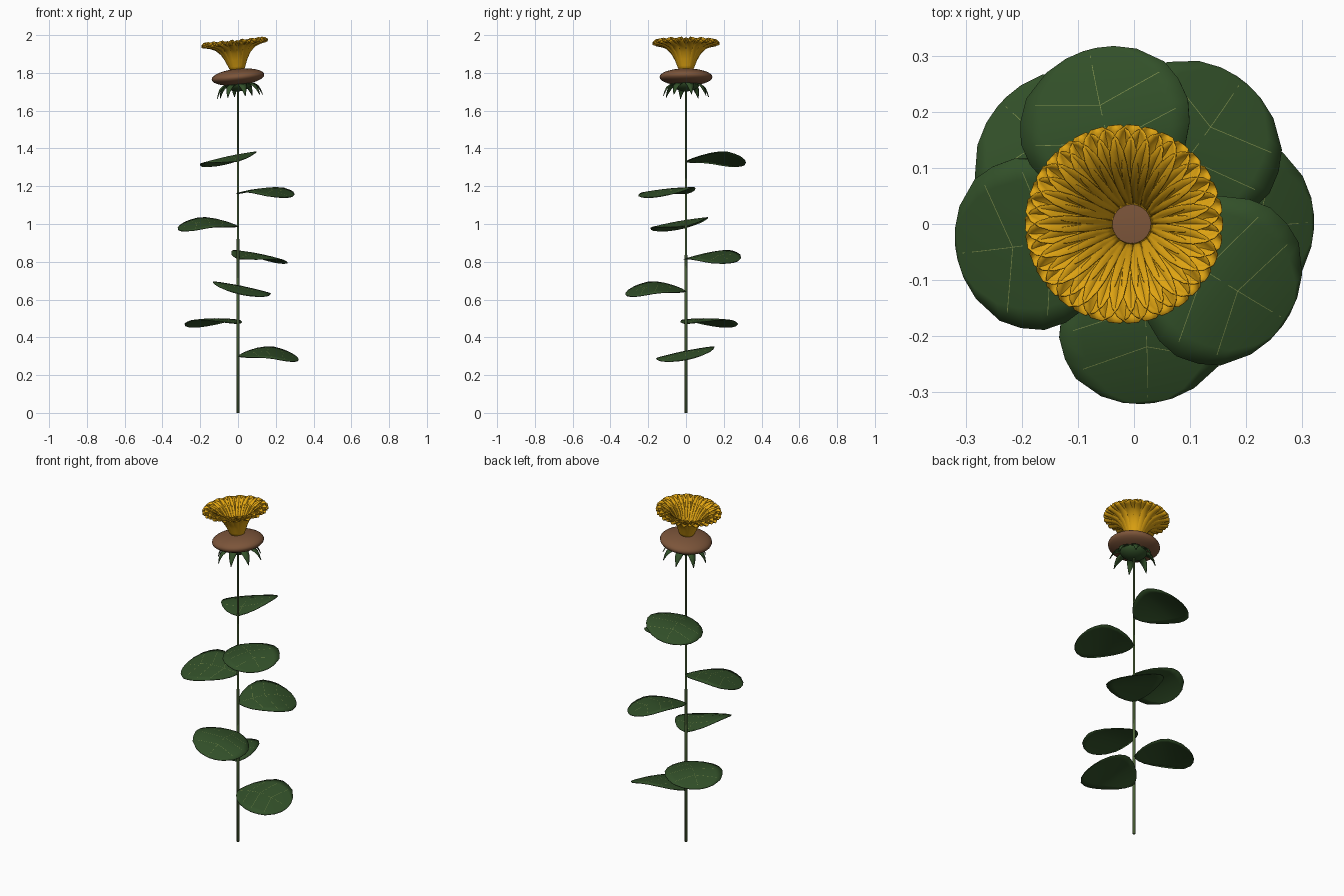
import bpy, bmesh, math
from mathutils import Vector, Matrix

if "Cube" in bpy.data.objects:
    bpy.data.objects.remove(bpy.data.objects["Cube"])


def mat(name, col):
    m = bpy.data.materials.new(name)
    m.diffuse_color = (*col, 1)
    m.use_nodes = True
    m.node_tree.nodes["Principled BSDF"].inputs["Base Color"].default_value = m.diffuse_color
    return m


LEAF = mat("leaf green", (0.032, 0.080, 0.022))
STEM = mat("stem green", (0.075, 0.130, 0.040))
VEIN = mat("vein green", (0.20, 0.26, 0.07))
PETAL = mat("petal gold", (0.74, 0.37, 0.006))
DISC = mat("seed brown", (0.20, 0.090, 0.042))


def finish(name, bm, material, thick=0.0):
    bmesh.ops.remove_doubles(bm, verts=bm.verts, dist=1e-5)
    me = bpy.data.meshes.new(name)
    bm.to_mesh(me)
    bm.free()
    ob = bpy.data.objects.new(name, me)
    bpy.context.collection.objects.link(ob)
    me.materials.append(material)
    for p in me.polygons:
        p.use_smooth = True
    if thick:
        s = ob.modifiers.new("thickness", 'SOLIDIFY')
        s.thickness = thick
        s.offset = 0
    return ob


def grid(bm, rows):
    """Skin a list of equal-length point rows."""
    vs = [[bm.verts.new(p) for p in r] for r in rows]
    for a, b in zip(vs, vs[1:]):
        for i in range(len(a) - 1):
            bm.faces.new((a[i], b[i], b[i + 1], a[i + 1]))


def lathe(bm, profile, n, m=Matrix()):
    rows = [[m @ Vector((r * math.cos(i * math.tau / n), r * math.sin(i * math.tau / n), z))
             for i in range(n + 1)] for r, z in profile]
    grid(bm, rows)


def lerp(pts, t):
    """Interpolate a sorted list of (x, value) pairs."""
    for (x0, a), (x1, b) in zip(pts, pts[1:]):
        if t <= x1:
            return a + (b - a) * (t - x0) / (x1 - x0)
    return pts[-1][1]


# Stem: slim tapered rod
bm = bmesh.new()
lathe(bm, [(0.0, 0), (0.009, 0), (0.0075, 0.7), (0.0055, 1.2), (0.005, 1.74)], 10)
bmesh.ops.recalc_face_normals(bm, faces=bm.faces)
finish("stem", bm, STEM)

# Leaves: broad arched blades set around the stem at the golden angle
WIDTH = [(0, 0.004), (0.02, 0.045), (0.05, 0.085), (0.10, 0.125), (0.15, 0.150), (0.19, 0.157),
         (0.23, 0.148), (0.265, 0.130), (0.30, 0.085), (0.315, 0.045), (0.32, 0.012)]
ARCH = [(0, 0), (0.05, 0.012), (0.10, 0.022), (0.15, 0.027), (0.19, 0.024), (0.23, 0.014),
        (0.265, 0.003), (0.30, -0.010), (0.32, -0.019)]
ROLL = [0.2, 0.0, -0.2, 0.16, -0.17, 0.08, -0.2]


def blade(u, w, lift=0.0):
    return Vector((u, w, lerp(ARCH, u) - 0.25 * w * w + lift))


for i, roll in enumerate(ROLL):
    place = (Matrix.Translation((0, 0, 0.30 + i * 0.172))
             @ Matrix.Rotation(math.radians(137.5 * i), 4, 'Z') @ Matrix.Rotation(roll, 4, 'X'))
    bm = bmesh.new()
    grid(bm, [[place @ blade(u, w * k / 4) for k in range(-4, 5)] for u, w in WIDTH])
    finish(f"leaf_{i + 1}", bm, LEAF, 0.004)

    # Hair-thin midrib and side veins lying on the blade
    bm = bmesh.new()
    lines = [((0, 0), (0.31, 0))]
    for u in (0.08, 0.15, 0.22):
        for s in (-1, 1):
            lines.append(((u, 0), (u + 0.03, s * 0.85 * lerp(WIDTH, u + 0.03))))
    for a, b in lines:
        a, b = Vector(a), Vector(b)
        side = Vector((a.y - b.y, b.x - a.x)).normalized() * 0.0006
        rows = []
        for k in range(13):
            p = a.lerp(b, k / 12)
            rows.append([place @ blade(*(p + side * e), 0.0024) for e in (-1, 1)])
        grid(bm, rows)
    finish(f"leaf_veins_{i + 1}", bm, VEIN)

# Flower head frame, leaning slightly to the left
HEAD = Matrix.Translation((0, 0, 1.778)) @ Matrix.Rotation(-0.1, 4, 'Y')

# Seed disc: flattened ball
bm = bmesh.new()
arc = [math.pi * (k / 16 - 0.5) for k in range(17)]
lathe(bm, [(0.14 * math.cos(a), 0.044 * math.sin(a)) for a in arc], 40, HEAD)
finish("seed_disc", bm, DISC)

# Green cup under the disc
bm = bmesh.new()
lathe(bm, [(0.075 * math.cos(a), -0.03 + 0.046 * math.sin(a)) for a in arc], 28, HEAD)
finish("green_cup", bm, LEAF)

# Sepals: pointed, hanging out from under the disc
bm = bmesh.new()
SEPAL = [(0.05, -0.042, 0.016), (0.085, -0.040, 0.022), (0.105, -0.055, 0.018),
         (0.116, -0.077, 0.010), (0.124, -0.104, 0.001)]
for i in range(8):
    m = HEAD @ Matrix.Rotation(math.tau * (i + 0.3) / 8, 4, 'Z')
    grid(bm, [[m @ Vector((r - abs(k) * w * 0.3, k * w, z)) for k in (-1, 0, 1)]
              for r, z, w in SEPAL])
finish("sepals", bm, LEAF, 0.003)

# Petals: two rings of cupped strips flaring into a trumpet
PATH = [(0.030, 0.030, 0.010), (0.045, 0.062, 0.016), (0.058, 0.095, 0.022),
        (0.078, 0.130, 0.028), (0.105, 0.156, 0.034), (0.130, 0.167, 0.036),
        (0.150, 0.172, 0.033), (0.166, 0.175, 0.025), (0.177, 0.178, 0.010)]
COUNT = 17
for ring, (name, drop) in enumerate((("inner_petals", 0.0), ("outer_petals", -0.005))):
    bm = bmesh.new()
    for i in range(COUNT):
        m = HEAD @ Matrix.Rotation(math.tau * (i + ring / 2) / COUNT, 4, 'Z')
        rows = []
        for j, (r, z, w) in enumerate(PATH):
            cup = 0.030 * min(1.0, j / 6) * (w / 0.036)
            row = []
            for k in range(-3, 4):
                t = k / 3
                a = t * w / r
                row.append(m @ Vector((r * math.cos(a), r * math.sin(a), z + drop + cup * t * t)))
            rows.append(row)
        grid(bm, rows)
    finish(name, bm, PETAL, 0.002)
